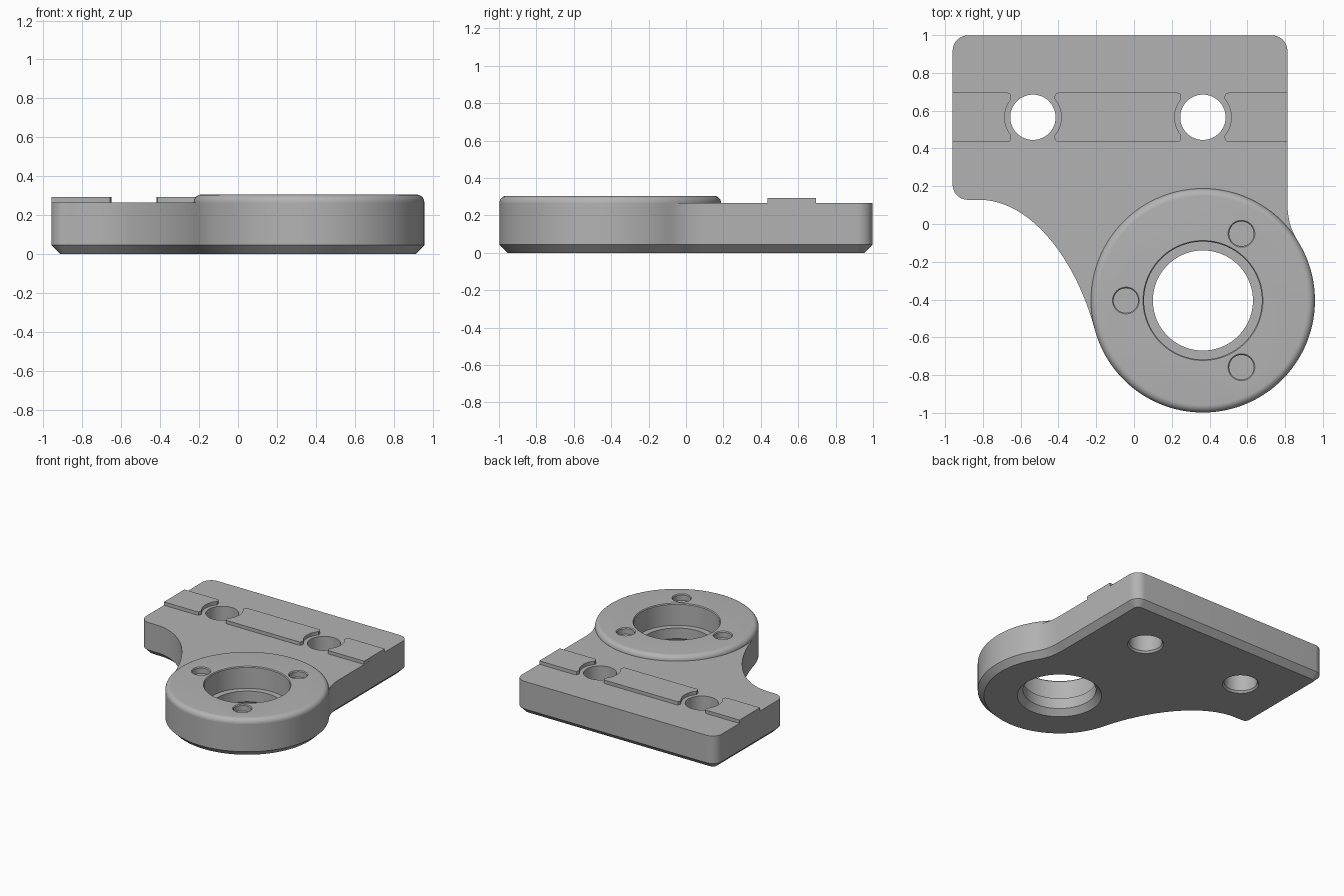
import bpy, bmesh
from math import cos, sin, radians
from mathutils import Vector

if "Cube" in bpy.data.objects:
    bpy.data.objects.remove(bpy.data.objects["Cube"])

grey = bpy.data.materials.new("machined_grey")
grey.use_nodes = True
color = (0.45, 0.45, 0.45, 1)
grey.diffuse_color = color
grey.node_tree.nodes["Principled BSDF"].inputs["Base Color"].default_value = color

RING = Vector((0.365, -0.405))
RADIUS = 0.593
PLATE_TOP = 0.265
RING_TOP = 0.305
SCREW_HOLES = [Vector((-0.535, 0.565)), Vector((0.365, 0.565))]


def arc(center, radius, start, end, steps):
    angles = [radians(start + (end - start) * i / steps) for i in range(steps + 1)]
    return [Vector((center[0] + radius * cos(a), center[1] + radius * sin(a))) for a in angles]


def bezier(a, b, c, d, steps=24):
    a, b, c, d = map(Vector, (a, b, c, d))
    ts = [i / steps for i in range(1, steps)]
    return [a * (1 - t) ** 3 + b * 3 * t * (1 - t) ** 2 + c * 3 * t * t * (1 - t) + d * t ** 3 for t in ts]


def inset(points, amount):
    """Move a counterclockwise outline inward."""
    result = []
    for i, p in enumerate(points):
        t = ((p - points[i - 1]).normalized() + (points[(i + 1) % len(points)] - p).normalized()).normalized()
        result.append(p + Vector((-t.y, t.x)) * amount)
    return result


def loft(name, layers):
    """Capped solid through a stack of (outline, height) layers."""
    bm = bmesh.new()
    rings = [[bm.verts.new((p.x, p.y, z)) for p in pts] for pts, z in layers]
    for low, high in zip(rings, rings[1:]):
        for i in range(len(low)):
            j = (i + 1) % len(low)
            bm.faces.new((low[i], low[j], high[j], high[i]))
    bm.faces.new(rings[0][::-1])
    bm.faces.new(rings[-1])
    bmesh.ops.recalc_face_normals(bm, faces=bm.faces)
    mesh = bpy.data.meshes.new(name)
    bm.to_mesh(mesh)
    bm.free()
    mesh.materials.append(grey)
    obj = bpy.data.objects.new(name, mesh)
    bpy.context.collection.objects.link(obj)
    return obj


def turned(name, center, profile, sides=96):
    return loft(name, [(arc(center, r, 0, 360, sides)[:-1], z) for r, z in profile])


def finish(obj, cutters=()):
    bpy.ops.object.select_all(action="DESELECT")
    bpy.context.view_layer.objects.active = obj
    obj.select_set(True)
    for cutter in cutters:
        mod = obj.modifiers.new("cut", "BOOLEAN")
        mod.operation = "DIFFERENCE"
        mod.solver = "EXACT"
        mod.object = cutter
        bpy.ops.object.modifier_apply(modifier=mod.name)
    bpy.ops.object.shade_smooth_by_angle(angle=radians(30))


# Plate outline: ring edge, right fillet, three rounded corners, sweeping left fillet
ring_edge = arc(RING, RADIUS, -165, 32, 80)
start, end = ring_edge[0], ring_edge[-1]
outline = list(ring_edge)
outline += bezier(end, end + Vector((-0.04, 0.064)), (0.812, 0.03), (0.812, 0.12), 12)
outline += arc((0.732, 0.918), 0.08, 0, 90, 10)
outline += arc((-0.88, 0.918), 0.08, 90, 180, 10)
outline += arc((-0.88, 0.208), 0.08, 180, 270, 10)
outline += bezier((-0.82, 0.128), (-0.55, 0.128), (-0.31, -0.18), start)
base_plate = loft("base_plate", [(inset(outline, 0.045), 0), (outline, 0.045), (outline, PLATE_TOP)])

# Raised ring with a rounded upper edge
FILLET = RING_TOP - PLATE_TOP
edge = arc((RADIUS - FILLET, PLATE_TOP), FILLET, 0, 90, 8)
raised_ring = turned("raised_ring", RING, [(p.x, p.y) for p in edge], 144)

# Cutters: stepped bore, three blind pockets, two screw holes
bore = turned("bore_cutter", RING, [(0.315, -0.01), (0.265, 0.045), (0.265, 0.13), (0.312, 0.13),
                                    (0.312, 0.298), (0.325, 0.315)])
pockets = [turned("pocket_cutter", p, [(0.065, 0.255), (0.065, 0.298), (0.077, 0.312)], 48)
           for p in arc(RING, 0.408, 60, 300, 2)]
screws = [turned("screw_cutter", p, [(0.135, -0.005), (0.12, 0.015), (0.12, 0.35)], 64) for p in SCREW_HOLES]
finish(base_plate, [bore, *pockets, *screws])
finish(raised_ring, [bore, *pockets])
for cutter in [bore, *pockets, *screws]:
    bpy.data.objects.remove(cutter)

# Locating ribs, scooped around the screw holes
HALF = 0.13


def scoop(hole, side):
    """Rib end next to a hole, from its lower to its upper corner."""
    lower = [Vector((0.135, -HALF)), Vector((0.122, -0.126)), Vector((0.115, -0.112))]
    upper = [Vector((p.x, -p.y)) for p in reversed(lower)]
    pts = lower + arc((0, 0), 0.15, -40, 40, 14) + upper
    return [hole + Vector((p.x * side, p.y)) for p in pts]


def flat_end(x):
    y = SCREW_HOLES[0].y
    return [Vector((x, y - HALF)), Vector((x, y + HALF))]


left_hole, right_hole = SCREW_HOLES
rib_ends = {
    "right_rib": (flat_end(-0.96), scoop(left_hole, -1)),
    "middle_rib": (scoop(left_hole, 1), scoop(right_hole, -1)),
    "left_rib": (scoop(right_hole, 1), flat_end(0.812)),
}
for name, (west, east) in rib_ends.items():
    pts = east + west[::-1]
    finish(loft(name, [(pts, PLATE_TOP - 0.005), (pts, 0.292)]))
